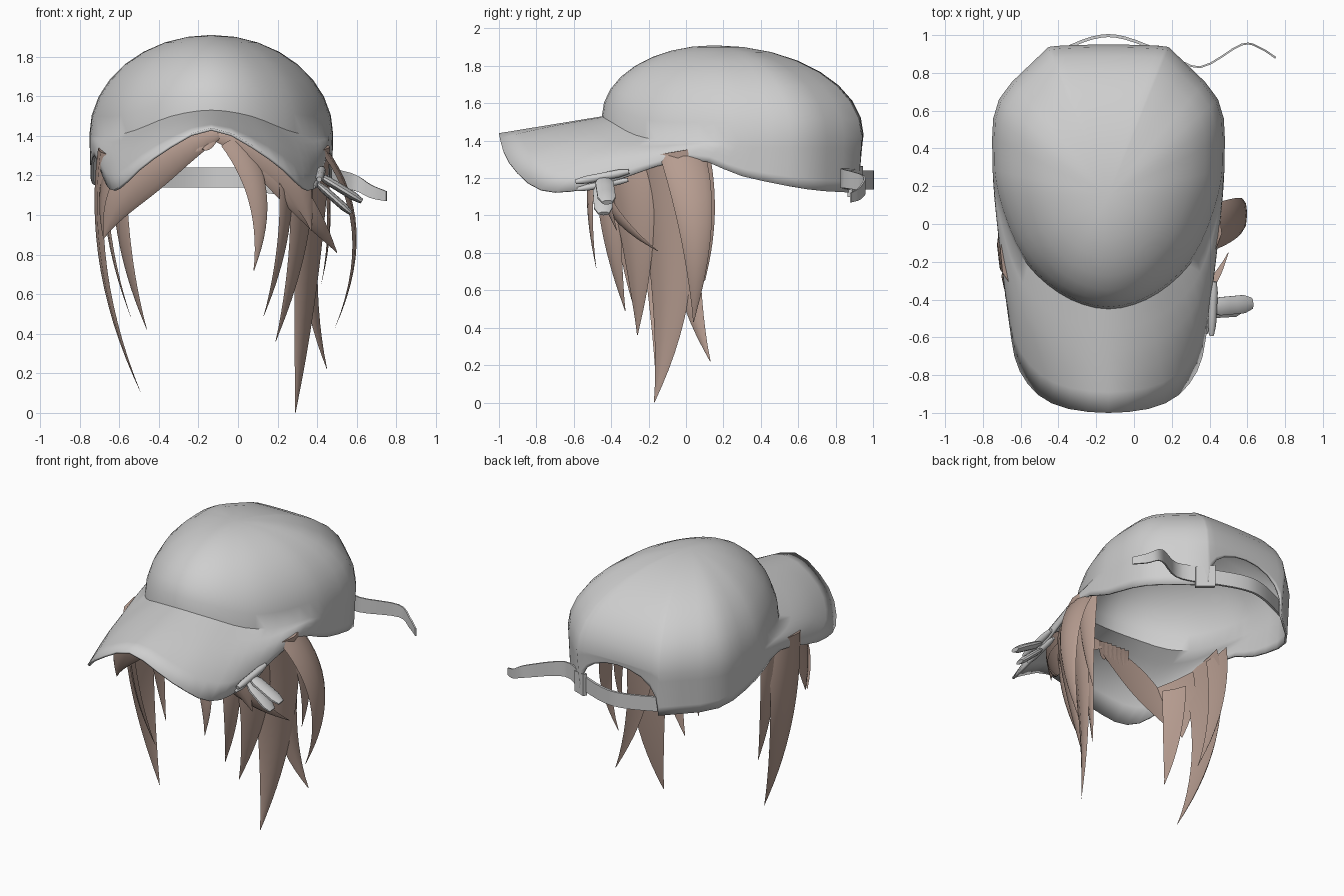
import bpy, bmesh, math
from mathutils import Vector

if "Cube" in bpy.data.objects:
    bpy.data.objects.remove(bpy.data.objects["Cube"])

CX = -0.135  # the cap's own centre line


def material(name, rgb):
    m = bpy.data.materials.new(name)
    m.diffuse_color = (*rgb, 1)
    m.use_nodes = True
    m.node_tree.nodes["Principled BSDF"].inputs["Base Color"].default_value = m.diffuse_color
    return m


GREY = material("cap_grey", (0.62, 0.62, 0.62))
BROWN = material("hair_brown", (0.47, 0.335, 0.28))


def finish(name, bm, mat, angle=40):
    bmesh.ops.recalc_face_normals(bm, faces=bm.faces)
    me = bpy.data.meshes.new(name)
    bm.to_mesh(me)
    bm.free()
    ob = bpy.data.objects.new(name, me)
    bpy.context.collection.objects.link(ob)
    me.materials.append(mat)
    bpy.ops.object.select_all(action='DESELECT')
    ob.select_set(True)
    bpy.context.view_layer.objects.active = ob
    bpy.ops.object.shade_smooth_by_angle(angle=math.radians(angle))
    return ob


def spline(pts, steps):
    """Catmull-Rom through the points."""
    p = [Vector(q) for q in pts]
    p = [2 * p[0] - p[1]] + p + [2 * p[-1] - p[-2]]
    out = []
    for i in range(1, len(p) - 2):
        a, b, c, d = p[i - 1:i + 3]
        for k in range(steps):
            t = k / steps
            out.append(0.5 * (2 * b + (c - a) * t + (2 * a - 5 * b + 4 * c - d) * t ** 2
                              + (3 * b - a - 3 * c + d) * t ** 3))
    return out + [p[-2]]


def tangent(path, i):
    return (path[min(i + 1, len(path) - 1)] - path[max(i - 1, 0)]).normalized()


def loft(bm, rings, closed=True, caps=True):
    rows = [[bm.verts.new(v) for v in r] for r in rings]
    n = len(rows[0])
    for r, s in zip(rows, rows[1:]):
        for i in range(n if closed else n - 1):
            j = (i + 1) % n
            bm.faces.new((r[i], r[j], s[j], s[i]))
    if caps:
        bm.faces.new(rows[0])
        bm.faces.new(rows[-1])


def mirrored(half):
    """Spline around the cap from left rear, past the front, to right rear."""
    return spline([(-x, y, z) for x, y, z in half[:0:-1]] + half, 3)


# Cap: lower rim and the line where the dome starts, front to rear corner
rim = mirrored([(0, -1, 1.44), (.3, -.95, 1.29), (.47, -.78, 1.14), (.53, -.5, 1.15),
                (.59, 0, 1.3), (.61, .3, 1.21), (.57, .65, 1.14), (.3, .925, 1.12)])
base = mirrored([(0, -.45, 1.53), (.2, -.4, 1.5), (.38, -.27, 1.43), (.5, -.1, 1.4),
                 (.59, .15, 1.4), (.615, .36, 1.4), (.58, .66, 1.42), (.32, .935, 1.42)])
# Arched opening at the rear
for k in range(1, 10):
    a = math.pi * k / 10
    c, s = math.cos(a), math.sin(a)
    rim.append(Vector((.3 * c, .925 + .02 * s, 1.12 + .28 * s ** .7)))
    base.append(Vector((.32 * c, .935 + .015 * s, 1.42 + .01 * s)))


def column(b, r):
    col = []
    for k in range(9):  # dome
        f = math.pi / 2 * k / 8
        s = math.sin(f)
        col.append((CX + b.x * s, .15 + (b.y - .15) * s, b.z + (1.91 - b.z) * math.cos(f)))
    for k in range(1, 6):  # side wall or brim
        q = b.lerp(r, k / 5)
        bulge = math.sin(math.pi * k / 5) * max(0, min(1, .2 - r.y))
        col.append((CX + q.x * (1 + .05 * bulge), q.y, q.z + .09 * bulge * abs(q.x)))
    return col


cols = [column(b, r) for b, r in zip(base, rim)]
bm = bmesh.new()
loft(bm, cols + [cols[0]], closed=False, caps=False)
bmesh.ops.remove_doubles(bm, verts=bm.verts, dist=1e-4)
cap = finish("cap", bm, GREY, 50)
mod = cap.modifiers.new("thickness", 'SOLIDIFY')
mod.thickness = .014
mod.offset = -1


# Strap pieces: flat ribbons of tapering height
def ribbon(name, pts, h0, h1, thick):
    path = spline(pts, 4)
    rings = []
    for i, p in enumerate(path):
        t = tangent(path, i)
        n = Vector((-t.y, t.x, 0)).normalized() * thick
        h = Vector((0, 0, h0 + (h1 - h0) * i / (len(path) - 1)))
        rings.append([p + n - h, p + n + h, p - n + h, p - n - h])
    b = bmesh.new()
    loft(b, rings)
    finish(name, b, GREY)


ribbon("rear_strap", [(-.45, .89, 1.19), (-.22, .985, 1.19), (-.05, .985, 1.19), (.22, .88, 1.19)],
       .05, .05, .008)
ribbon("strap_tail", [(.17, .91, 1.19), (.35, .83, 1.2), (.57, .95, 1.17), (.67, .93, 1.12), (.75, .88, 1.095)],
       .06, .025, .005)
ribbon("strap_buckle", [(.12, .935, 1.19), (.23, .875, 1.17)], .075, .07, .014)


# Hair clip: rounded bars with an oval section
def bar(name, a, b, r, wide=1.0):
    a, b = Vector(a), Vector(b)
    d = (b - a).normalized()
    u = d.cross(Vector((0, 1, 0)) if abs(d.y) < .7 else Vector((0, 0, 1))).normalized()
    v = d.cross(u) * wide
    rings = []
    for i in range(6):
        rr = r * (.6 if i in (0, 5) else 1)
        rings.append([a.lerp(b, i / 5) + rr * (u * math.cos(k * math.pi / 5) + v * math.sin(k * math.pi / 5))
                      for k in range(10)])
    m = bmesh.new()
    loft(m, rings)
    finish(name, m, GREY)


bar("clip_outer_bar", (.41, -.59, 1.18), (.425, -.305, 1.235), .022)
bar("clip_inner_bar", (.38, -.58, 1.14), (.4, -.31, 1.19), .018)
bar("clip_outer_lever", (.41, -.44, 1.2), (.625, -.42, 1.07), .022, 2.3)
bar("clip_inner_lever", (.4, -.45, 1.16), (.57, -.44, 1.01), .02, 2.6)


# Hair locks: a curve through root, middle and tip, spread along a side direction
def lock(name, side, root, mid, tip, width, pointed=False):
    r, m, e = Vector(root), Vector(mid), Vector(tip)
    ctrl = 2 * m - (r + e) / 2
    N = 14
    path = [r * (1 - t) ** 2 + 2 * ctrl * t * (1 - t) + e * t * t for t in (i / N for i in range(N + 1))]
    rings = []
    for i, c in enumerate(path):
        t = i / N
        w = width * (math.sin(math.pi * (.08 + .92 * t)) if pointed else 1 - t ** 1.8)
        w = max(w, .002)
        d = tangent(path, i)
        s = Vector(side)
        s = (s - d * s.dot(d)).normalized()
        n = d.cross(s)
        if n.dot(c - Vector((CX, .15, c.z))) < 0:
            n = -n
        # crescent section, bowed outward
        rings.append([c + w * (s * math.cos(a) + n * (.28 if a < 3.2 else -.1) * math.sin(a))
                      for a in (k * math.pi / 4 for k in (0, 1, 2, 3, 4, 6))])
    b = bmesh.new()
    loft(b, rings)
    finish(name, b, BROWN)


X, Y = (1, 0, 0), (0, 1, 0)
SLANT = (1, 2, 0)
# Right side, front to back
lock("right_front_lock", (1, .3, 0), (-.03, -.47, 1.38), (.1, -.51, 1.08), (.08, -.48, .72), .07)
lock("right_bang", (1, 0, 2), (-.12, -.46, 1.4), (.21, -.47, 1.26), (.37, -.37, .92), .1, True)
lock("right_sweeping_lock", (1, 0, 1), (.16, -.47, 1.25), (.35, -.38, 1.02), (.5, -.15, .81), .08)
lock("right_slim_lock", SLANT, (.24, -.42, 1.2), (.22, -.39, .85), (.13, -.325, .49), .07)
lock("right_middle_lock", SLANT, (.31, -.31, 1.28), (.3, -.26, .85), (.19, -.26, .36), .13)
lock("right_main_lock", SLANT, (.38, -.14, 1.33), (.34, -.08, .65), (.29, -.17, 0), .17)
lock("right_inner_lock", SLANT, (.4, -.01, 1.33), (.36, -.0, .75), (.45, .13, .22), .12)
lock("right_outer_lock", Y, (.41, -.02, 1.33), (.575, .05, .92), (.49, .04, .43), .12)
lock("right_back_panel", Y, (.4, .03, 1.35), (.45, .09, 1.0), (.42, .1, .65), .09)
# Left side
lock("left_main_lock", Y, (-.66, -.14, 1.33), (-.66, -.1, .72), (-.49, -.16, .1), .17)
lock("left_back_lock", Y, (-.66, .02, 1.32), (-.64, .03, .9), (-.54, -.02, .48), .1)
lock("left_slim_lock", (-1, 2, 0), (-.6, -.32, 1.2), (-.56, -.3, .8), (-.46, -.25, .42), .08)
lock("left_front_lock", (-1, 3, 0), (-.61, -.33, 1.27), (-.66, -.33, 1.08), (-.68, -.34, .88), .14)
lock("left_bang", (-1, 0, 1), (-.1, -.47, 1.41), (-.48, -.46, 1.2), (-.68, -.36, .88), .11, True)

# Short ragged fringe under the brim
for i in range(6):
    x = -.36 + .035 * i
    z = 1.26 + .015 * i
    lock(f"fringe_{i + 1}", X, (x + .06, -.45, 1.42), (x + .03, -.48, 1.35), (x, -.49, z), .035)
